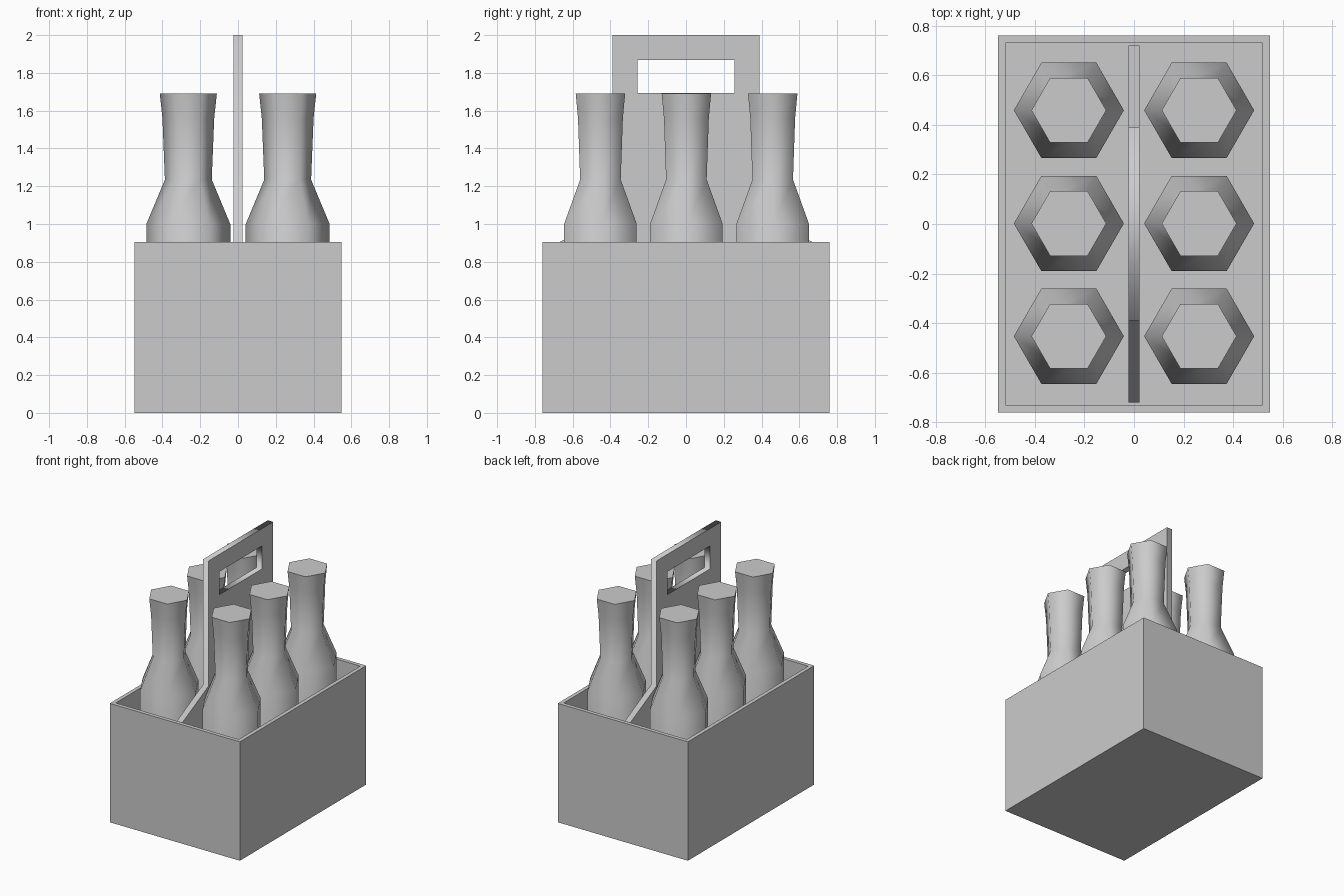
import bpy, bmesh, math
from mathutils import Vector

if "Cube" in bpy.data.objects:
    bpy.data.objects.remove(bpy.data.objects["Cube"])

FLOOR = 0.04


def finish(bm, name):
    bmesh.ops.recalc_face_normals(bm, faces=bm.faces[:])
    mesh = bpy.data.meshes.new(name)
    bm.to_mesh(mesh)
    bm.free()
    obj = bpy.data.objects.new(name, mesh)
    bpy.context.collection.objects.link(obj)
    return obj


def activate(obj):
    bpy.ops.object.select_all(action='DESELECT')
    obj.select_set(True)
    bpy.context.view_layer.objects.active = obj


# Open crate: box with the top inset and pushed down to the floor
bm = bmesh.new()
bmesh.ops.create_cube(bm, size=1)
bmesh.ops.scale(bm, vec=(1.096, 1.52, 0.905), verts=bm.verts)
bmesh.ops.translate(bm, vec=(0, 0, 0.4525), verts=bm.verts)
top = max(bm.faces, key=lambda f: f.calc_center_median().z)
bmesh.ops.inset_region(bm, faces=[top], thickness=0.042)
well = bmesh.ops.extrude_face_region(bm, geom=[top])
bmesh.ops.delete(bm, geom=[top], context='FACES_ONLY')
for v in [g for g in well['geom'] if isinstance(g, bmesh.types.BMVert)]:
    v.co.z = FLOOR
finish(bm, "crate")

# Centre divider with the carrying handle: flat outline with a hand hole
half = [(0.72, FLOOR), (0.72, 0.88), (0.39, 1.045), (0.39, 2.0)]
outline = half + [(-y, z) for y, z in reversed(half)]
hole = [(-0.257, 1.693), (0.257, 1.693), (0.257, 1.868), (-0.257, 1.868)]
curve = bpy.data.curves.new("divider_handle", 'CURVE')
curve.dimensions = '2D'
curve.fill_mode = 'BOTH'
curve.extrude = 0.023
for pts in (outline, hole):
    spline = curve.splines.new('POLY')
    spline.points.add(len(pts) - 1)
    for p, (y, z) in zip(spline.points, pts):
        p.co = (y, z, 0, 1)
    spline.use_cyclic_u = True
handle = bpy.data.objects.new("divider_handle", curve)
handle.rotation_euler = (math.pi / 2, 0, math.pi / 2)
bpy.context.collection.objects.link(handle)
activate(handle)
bpy.ops.object.convert(target='MESH')

# Six-sided bottle: stacked rings from (radius, height)
profile = [(0.222, FLOOR), (0.222, 1.0), (0.124, 1.235), (0.137, 1.56), (0.151, 1.69)]
bm = bmesh.new()
rings = [[bm.verts.new((r * math.cos(i * math.pi / 3), r * math.sin(i * math.pi / 3), z))
          for i in range(6)] for r, z in profile]
for a, b in zip(rings, rings[1:]):
    for i in range(6):
        j = (i + 1) % 6
        bm.faces.new((a[i], a[j], b[j], b[i]))
bm.faces.new(rings[0])
bm.faces.new(rings[-1])
bottle = finish(bm, "bottle_1")
activate(bottle)
bpy.ops.object.shade_smooth_by_angle(angle=math.radians(65))

# Two rows of three bottles
spots = [(x, y) for x in (-0.263, 0.263) for y in (-0.453, 0.002, 0.459)]
for n, (x, y) in enumerate(spots, 1):
    obj = bottle
    if n > 1:
        obj = bottle.copy()
        obj.name = f"bottle_{n}"
        bpy.context.collection.objects.link(obj)
    obj.location = Vector((x, y, 0))
